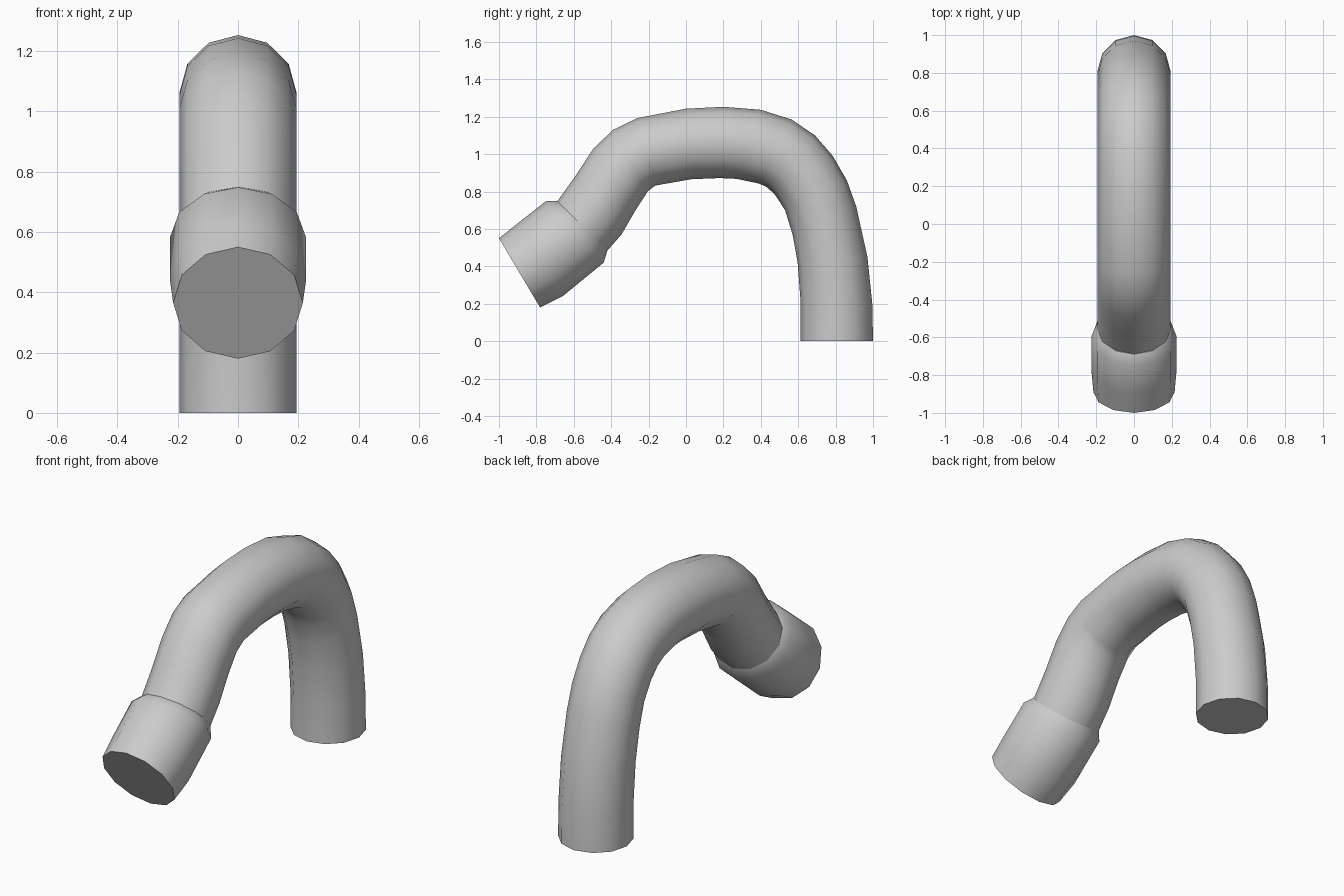
import bpy, bmesh, math
from mathutils import Vector

cube = bpy.data.objects.get("Cube")
if cube:
    bpy.data.objects.remove(cube)

SIDES = 12

grey = bpy.data.materials.new("plain grey")
grey.use_nodes = True
colour = (0.6, 0.6, 0.6, 1)
grey.diffuse_color = colour
grey.node_tree.nodes["Principled BSDF"].inputs["Base Color"].default_value = colour


def loft(name, rings):
    """Closed tube through rings: outer (y, z), inner (y, z), half width in x."""
    bm = bmesh.new()
    loops = []
    for oy, oz, iy, iz, width in rings:
        outer, inner = Vector((0, oy, oz)), Vector((0, iy, iz))
        centre, arm = (outer + inner) / 2, (outer - inner) / 2
        loop = []
        for i in range(SIDES):
            a = math.tau * i / SIDES
            loop.append(bm.verts.new(centre + arm * math.cos(a)
                                     + Vector((width * math.sin(a), 0, 0))))
        loops.append(loop)
    for a, b in zip(loops, loops[1:]):
        for i in range(SIDES):
            j = (i + 1) % SIDES
            bm.faces.new((a[i], a[j], b[j], b[i]))
    bm.faces.new(loops[0])
    bm.faces.new(loops[-1])
    bmesh.ops.recalc_face_normals(bm, faces=bm.faces)
    mesh = bpy.data.meshes.new(name)
    bm.to_mesh(mesh)
    bm.free()
    mesh.materials.append(grey)
    obj = bpy.data.objects.new(name, mesh)
    bpy.context.collection.objects.link(obj)
    bpy.ops.object.select_all(action='DESELECT')
    obj.select_set(True)
    bpy.context.view_layer.objects.active = obj
    bpy.ops.object.shade_smooth_by_angle(angle=math.radians(36))
    return obj


# Bent pipe, from the foot at the back over to the collar
R = 0.194
bend = [
    (1.0, 0, .613, 0), (.996, .2, .612, .22), (.97, .45, .597, .42),
    (.91, .72, .57, .57), (.86, .86, .53, .70), (.785, .99, .475, .785),
    (.69, 1.10, .43, .825), (.565, 1.185, .39, .843), (.4, 1.237, .27, .868),
    (.2, 1.253, .18, .872), (0, 1.243, .03, .866), (-.26, 1.193, -.165, .832),
    (-.39, 1.13, -.205, .80), (-.495, 1.03, -.27, .70),
    (-.59, .885, -.345, .57), (-.69, .745, -.42, .485),
]
loft("bent_pipe", [p + (R,) for p in bend])

# Wider collar with a sloped shoulder and a closed mouth
loft("collar", [
    (-.69, .75, -.42, .485, R),
    (-.75, .748, -.44, .42, .225),
    (-.90, .63, -.66, .24, .225),
    (-1.0, .55, -.78, .18, .215),
])
